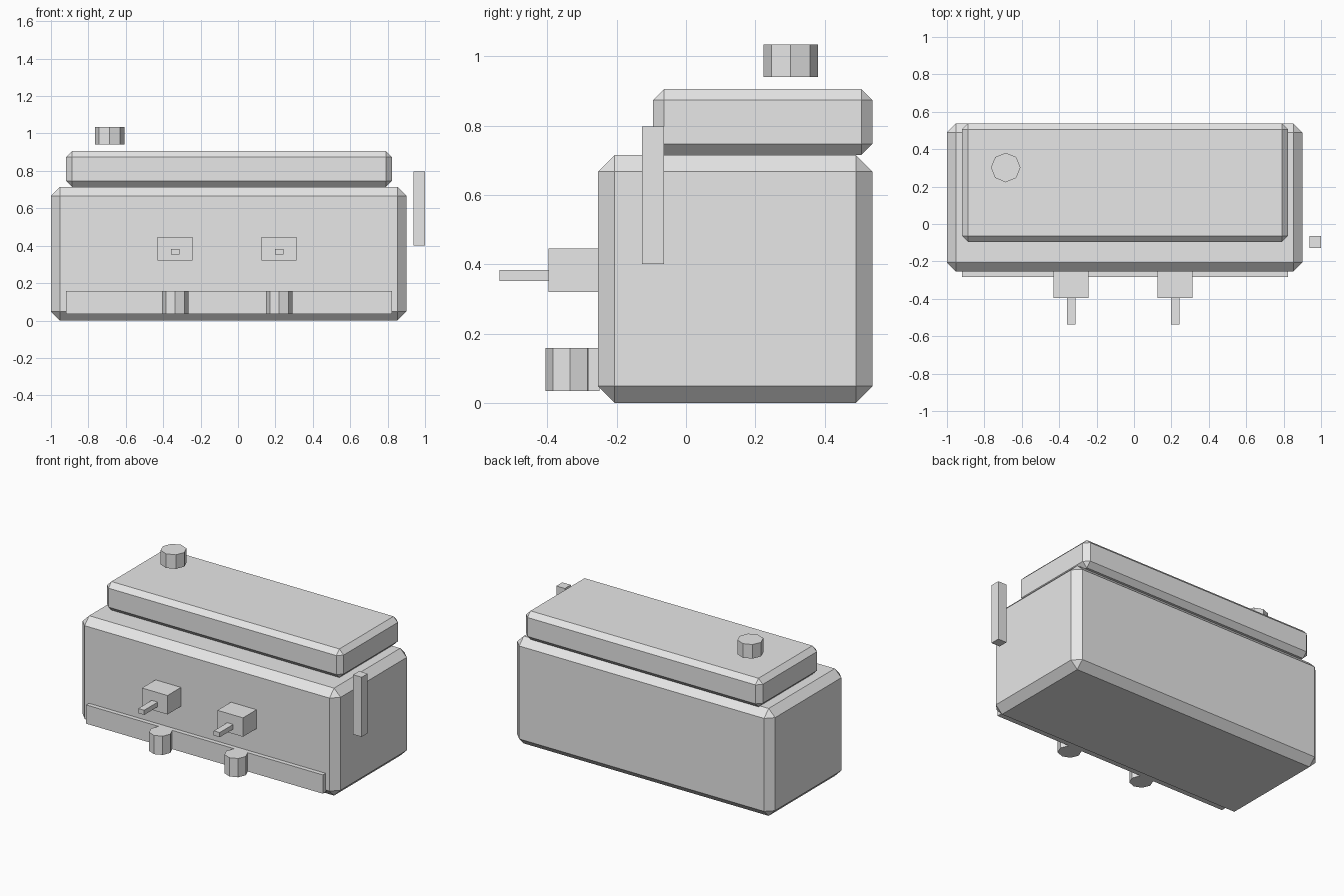
import bpy

if "Cube" in bpy.data.objects:
    bpy.data.objects.remove(bpy.data.objects["Cube"])

grey = bpy.data.materials.new("light_grey")
grey.diffuse_color = (0.8, 0.8, 0.8, 1)
grey.use_nodes = True
grey.node_tree.nodes["Principled BSDF"].inputs["Base Color"].default_value = grey.diffuse_color


def finish(name, bevel=0):
    ob = bpy.context.object
    ob.name = name
    ob.data.materials.append(grey)
    if bevel:
        mod = ob.modifiers.new("chamfer", "BEVEL")
        mod.width = bevel
        mod.segments = 1
        mod.limit_method = 'NONE'
    return ob


def box(name, x, y, z, bevel=0):
    """Box from (min, max) ranges, with optional flat chamfer."""
    bpy.ops.mesh.primitive_cube_add(size=1)
    ob = finish(name, bevel)
    for v in ob.data.vertices:
        v.co = [r[0] + (c + 0.5) * (r[1] - r[0]) for r, c in zip((x, y, z), v.co)]
    return ob


def octagon(name, x, y, z, radius):
    """Upright eight-sided cylinder."""
    bpy.ops.mesh.primitive_cylinder_add(
        vertices=8, radius=radius, depth=z[1] - z[0],
        location=(x, y, (z[0] + z[1]) / 2))
    return finish(name)


# Main housing and the raised top block
box("body", (-1, 0.9), (-0.254, 0.538), (0, 0.715), 0.048)
box("top_block", (-0.92, 0.823), (-0.095, 0.538), (0.715, 0.905), 0.032)

# Front rail, side lever, top knob
box("front_rail", (-0.92, 0.823), (-0.283, -0.25), (0.034, 0.159))
box("side_lever", (0.937, 1.0), (-0.127, -0.064), (0.4, 0.797))
octagon("top_knob", -0.686, 0.302, (0.94, 1.034), 0.079)

# Two dispensing units: block, handle and cup below
for side, x in (("left", -0.336), ("right", 0.22)):
    box(side + "_dispenser", (x - 0.094, x + 0.094), (-0.396, -0.25), (0.32, 0.446))
    box(side + "_handle", (x - 0.022, x + 0.022), (-0.538, -0.39), (0.352, 0.383))
    octagon(side + "_cup", x, -0.334, (0.034, 0.159), 0.071)
